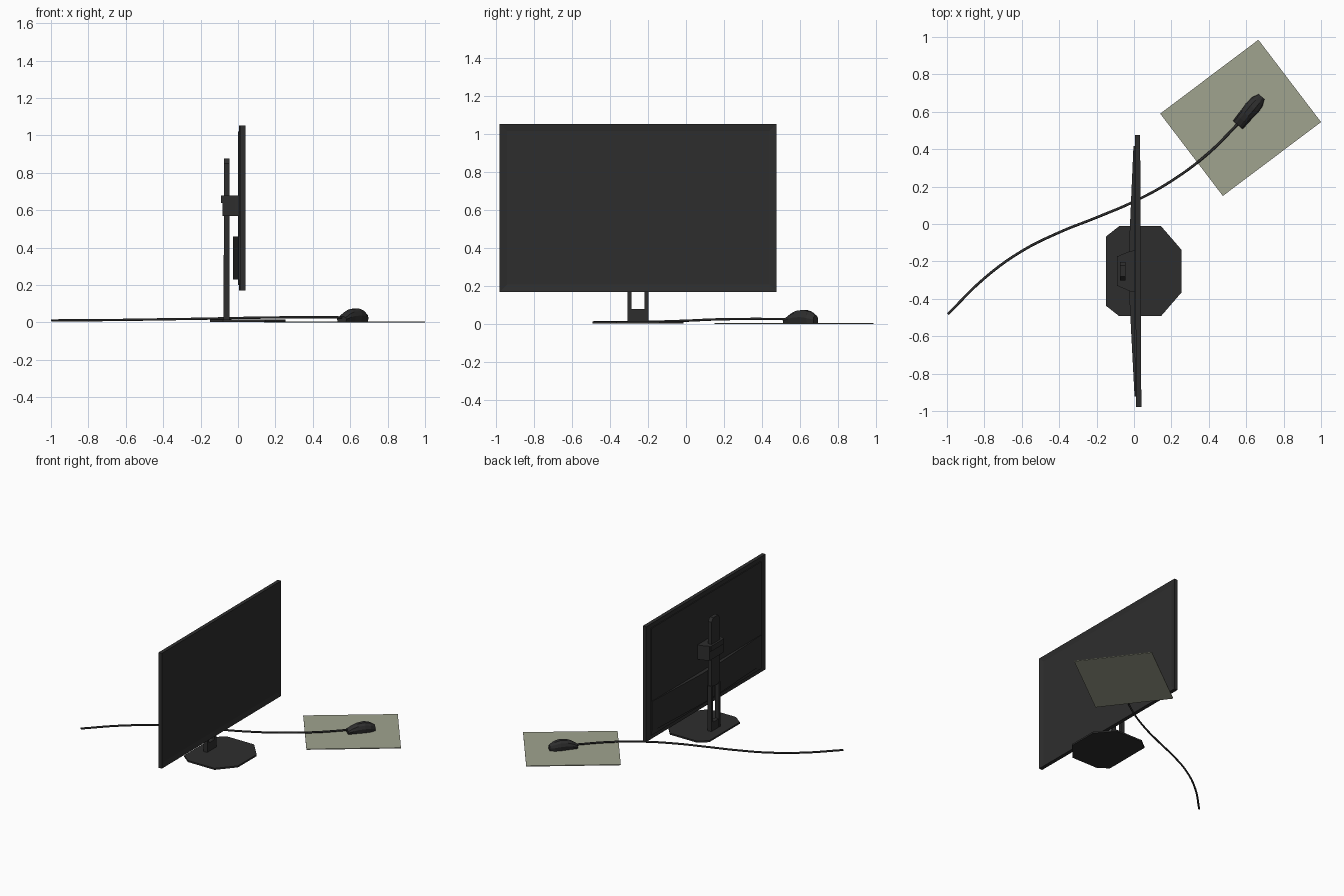
import bpy, bmesh
from math import radians, sin, cos
from mathutils import Matrix, Vector

old = bpy.data.objects.get("Cube")
if old:
    bpy.data.objects.remove(old)


def material(name, rgb):
    m = bpy.data.materials.new(name)
    m.use_nodes = True
    m.diffuse_color = (*rgb, 1)
    bsdf = m.node_tree.nodes["Principled BSDF"]
    bsdf.inputs["Base Color"].default_value = (*rgb, 1)
    bsdf.inputs["Roughness"].default_value = 0.7
    return m


BLACK = material("dark plastic", (0.027, 0.027, 0.027))
OLIVE = material("olive mat", (0.352, 0.366, 0.275))


def finish(name, bm, mat):
    bmesh.ops.recalc_face_normals(bm, faces=bm.faces)
    mesh = bpy.data.meshes.new(name)
    bm.to_mesh(mesh)
    bm.free()
    mesh.materials.append(mat)
    ob = bpy.data.objects.new(name, mesh)
    bpy.context.collection.objects.link(ob)
    return ob


def prism(name, outline, start, end, mat=BLACK, axis="z"):
    """Extrude an outline: (x, y) along z, or (y, z) along x."""
    bm = bmesh.new()
    place = (lambda a, b, c: (a, b, c)) if axis == "z" else (lambda a, b, c: (c, a, b))
    rings = [[bm.verts.new(place(a, b, c)) for a, b in outline] for c in (start, end)]
    n = len(outline)
    bm.faces.new(rings[0])
    bm.faces.new(rings[1])
    for i in range(n):
        j = (i + 1) % n
        bm.faces.new((rings[0][i], rings[0][j], rings[1][j], rings[1][i]))
    return finish(name, bm, mat)


def box(name, x, y, z, mat=BLACK):
    return prism(name, [(x[0], y[0]), (x[1], y[0]), (x[1], y[1]), (x[0], y[1])], *z, mat)


MID = -0.252  # centre line of the display along y


def mirrored(half):
    """Close a half outline (x, offset) about the centre line."""
    return [(x, MID + d) for x, d in half] + [(x, MID - d) for x, d in reversed(half)]


# Display panel with a recessed screen on +x
panel = box("display_panel", (0.008, 0.036), (MID - 0.727, MID + 0.727), (0.17, 1.053))
bm = bmesh.new()
bm.from_mesh(panel.data)
bm.normal_update()
front = [f for f in bm.faces if f.normal.x > 0.9]
bmesh.ops.inset_region(bm, faces=front, thickness=0.055)
bmesh.ops.translate(bm, verts=list({v for f in front for v in f.verts}), vec=(-0.008, 0, 0))
bm.to_mesh(panel.data)
bm.free()

# Rear cover and the tapered electronics housing
cover = box("rear_cover", (0.002, 0.01), (MID - 0.67, MID + 0.67), (0.2, 1.02))
housing = prism("rear_housing", mirrored([(0.006, 0.67), (0.0, 0.67), (-0.027, 0.11)]), 0.23, 0.46)

# The display is turned very slightly about the stand
turn = Matrix.Translation((0.0, MID, 0)) @ Matrix.Rotation(radians(0.25), 4, "Z") @ Matrix.Translation((0.0, -MID, 0))
for ob in (panel, cover, housing):
    ob.data.transform(turn)

# Mount between the panel and the column
prism("mount_bracket", mirrored([(0.006, 0.11), (-0.02, 0.108), (-0.082, 0.082)]), 0.57, 0.68)
box("mount_lip", (-0.09, -0.07), (MID - 0.08, MID + 0.08), (0.64, 0.68))

# Column: chamfered upper post, two legs around a slot, foot block
top = [(MID - 0.05, 0.35), (MID + 0.05, 0.35), (MID + 0.05, 0.85), (MID + 0.03, 0.877),
       (MID - 0.03, 0.877), (MID - 0.05, 0.85)]
prism("stand_post", top, -0.075, -0.046, axis="x")
for side, name in ((-1, "right"), (1, "left")):
    ys = sorted((MID + side * 0.034, MID + side * 0.056))
    box(f"stand_leg_{name}", (-0.078, -0.045), ys, (0.012, 0.36))
box("stand_foot", (-0.077, -0.046), (MID - 0.036, MID + 0.036), (0.012, 0.08))

# Octagonal base plate
base = mirrored([(-0.15, 0.185), (-0.08, 0.24), (0.145, 0.24), (0.255, 0.113)])
prism("base_plate", base, 0.003, 0.015)

# Mouse mat
prism("mouse_mat", [(0.14, 0.59), (0.475, 0.15), (1.0, 0.545), (0.665, 0.985)], 0.0, 0.006, OLIVE)

# Mouse: faceted loft through (distance, half width, height)
sections = [(-0.092, 0.034, 0.032), (-0.055, 0.036, 0.056), (-0.02, 0.037, 0.07),
            (0.03, 0.041, 0.076), (0.07, 0.037, 0.066), (0.106, 0.02, 0.046)]
ang = radians(50)
along = Vector((cos(ang), sin(ang), 0))
across = Vector((sin(ang), -cos(ang), 0))
bm = bmesh.new()
rings = []
for s, w, h in sections:
    shape = [(-0.85, 0.0), (-1, 0.45), (-0.8, 0.8), (-0.35, 1), (0.35, 1), (0.8, 0.8), (1, 0.45), (0.85, 0.0)]
    rings.append([bm.verts.new(Vector((0.614, 0.6, 0.006 + (h - 0.006) * v)) + along * s + across * w * u)
                  for u, v in shape])
for a, b in zip(rings, rings[1:]):
    for i in range(len(a)):
        j = (i + 1) % len(a)
        bm.faces.new((a[i], a[j], b[j], b[i]))
bm.faces.new(rings[0])
bm.faces.new(rings[-1])
finish("mouse_body", bm, BLACK)

# Cable sweeping from the mouse under the display
path = [(-0.995, -0.482, 0.011), (-0.8, -0.29, 0.012), (-0.6, -0.145, 0.014), (-0.4, -0.045, 0.017),
        (-0.2, 0.035, 0.02), (0.0, 0.12, 0.024), (0.2, 0.23, 0.027), (0.4, 0.38, 0.028), (0.565, 0.545, 0.027)]
curve = bpy.data.curves.new("mouse_cable", "CURVE")
curve.dimensions = "3D"
curve.bevel_depth = 0.007
curve.bevel_resolution = 1
curve.resolution_u = 5
curve.use_fill_caps = True
spline = curve.splines.new("BEZIER")
spline.bezier_points.add(len(path) - 1)
for p, co in zip(spline.bezier_points, path):
    p.co = co
    p.handle_left_type = p.handle_right_type = "AUTO"
curve.materials.append(BLACK)
bpy.context.collection.objects.link(bpy.data.objects.new("mouse_cable", curve))
